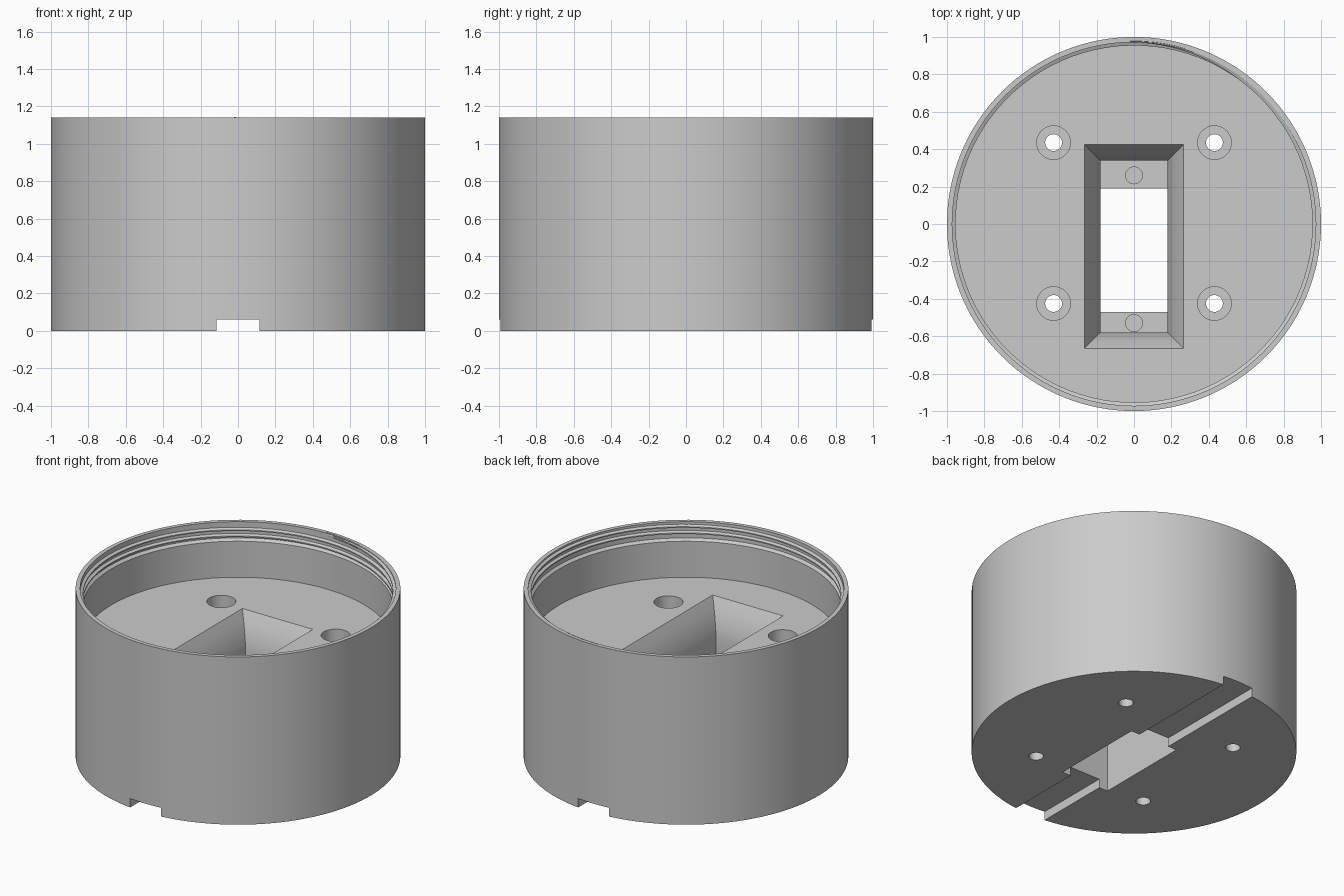
import bpy, bmesh, math
from mathutils import Vector

cube = bpy.data.objects.get("Cube")
if cube:
    bpy.data.objects.remove(cube, do_unlink=True)

HEIGHT, FLOOR, LEDGE = 1.14, 0.77, 0.43

grey = bpy.data.materials.new("plain grey")
grey.use_nodes = True
colour = (0.6, 0.6, 0.6, 1)
grey.diffuse_color = colour
grey.node_tree.nodes["Principled BSDF"].inputs["Base Color"].default_value = colour


def make(name, rings, closed=False):
    """Skin a list of equal-length vertex loops, capped at both ends or closed round."""
    bm = bmesh.new()
    loops = [[bm.verts.new(p) for p in ring] for ring in rings]
    pairs = list(zip(loops, loops[1:]))
    if closed:
        pairs.append((loops[-1], loops[0]))
    else:
        bm.faces.new(loops[0])
        bm.faces.new(loops[-1])
    for a, b in pairs:
        for i in range(len(a)):
            j = (i + 1) % len(a)
            bm.faces.new((a[i], a[j], b[j], b[i]))
    bmesh.ops.recalc_face_normals(bm, faces=bm.faces)
    mesh = bpy.data.meshes.new(name)
    bm.to_mesh(mesh)
    bm.free()
    mesh.materials.append(grey)
    obj = bpy.data.objects.new(name, mesh)
    bpy.context.collection.objects.link(obj)
    return obj


def circle(r, z, n, x=0, y=0):
    return [(x + r * math.cos(2 * math.pi * i / n), y + r * math.sin(2 * math.pi * i / n), z)
            for i in range(n)]


def rect(x, y0, y1, z):
    return [(-x, y0, z), (x, y0, z), (x, y1, z), (-x, y1, z)]


def turned(name, profile, n, x=0, y=0):
    return make(name, [circle(r, z, n, x, y) for r, z in profile])


def smooth(obj):
    bpy.ops.object.select_all(action="DESELECT")
    obj.select_set(True)
    bpy.context.view_layer.objects.active = obj
    bpy.ops.object.shade_smooth_by_angle(angle=math.radians(25))


# Cup: solid base with a thin wall and a wider mouth
cup = turned("cup_body", [(1, 0), (1, HEIGHT), (0.972, HEIGHT), (0.972, 1.03),
                          (0.955, 1.015), (0.955, FLOOR)], 128)

# Flared central pocket, the opening below it, and the groove under the base
flare = [(0.085, 0.9), (0.085, FLOOR), (0.052, 0.71), (0.027, 0.65),
         (0.01, 0.59), (0, 0.53), (0, LEDGE)]
cutters = [
    make("pocket_cutter", [rect(0.18 + d, -0.58 - d, 0.34 + d, z) for d, z in flare]),
    make("opening_cutter", [rect(0.18, -0.47, 0.19, z) for z in (-0.1, LEDGE + 0.05)]),
    make("groove_cutter", [rect(0.115, -1.2, 1.2, z) for z in (-0.1, 0.06)]),
]

# Blind screw holes in the two ledges
for y in (0.26, -0.53):
    cutters.append(turned("ledge_hole_cutter", [(0.045, 0.15), (0.045, 0.5)], 32, 0, y))

# Counterbored mounting holes at the four corners
for x in (-0.43, 0.43):
    for y in (-0.425, 0.435):
        cutters.append(turned("mount_hole_cutter", [(0.045, -0.1), (0.045, 0.4),
                                                    (0.09, 0.4), (0.09, 0.9)], 32, x, y))

for cutter in cutters:
    cutter.hide_render = True
    mod = cup.modifiers.new(cutter.name, "BOOLEAN")
    mod.operation, mod.solver, mod.object = "DIFFERENCE", "EXACT", cutter

# Bake the cuts, then drop the cutters
graph = bpy.context.evaluated_depsgraph_get()
baked = bpy.data.meshes.new_from_object(cup.evaluated_get(graph))
cup.modifiers.clear()
cup.data = baked
for cutter in cutters:
    bpy.data.objects.remove(cutter, do_unlink=True)
smooth(cup)

# Internal screw thread: a ridge wound up the mouth, fading at both ends
TURNS, STEPS, PITCH = 2.2, 96, 0.042
sections = []
count = int(TURNS * STEPS)
for i in range(count + 1):
    angle = math.radians(20) + 2 * math.pi * i / STEPS
    z = 1.035 + PITCH * i / STEPS
    fade = min(1, i / 10, (count - i) / 10)
    crest = 0.972 - 0.018 * fade
    out = Vector((math.cos(angle), math.sin(angle), 0))
    sections.append([out * r + Vector((0, 0, z + dz)) for r, dz in
                     ((0.978, -0.015), (crest, -0.004), (crest, 0.004), (0.978, 0.015))])
smooth(make("screw_thread", sections))
